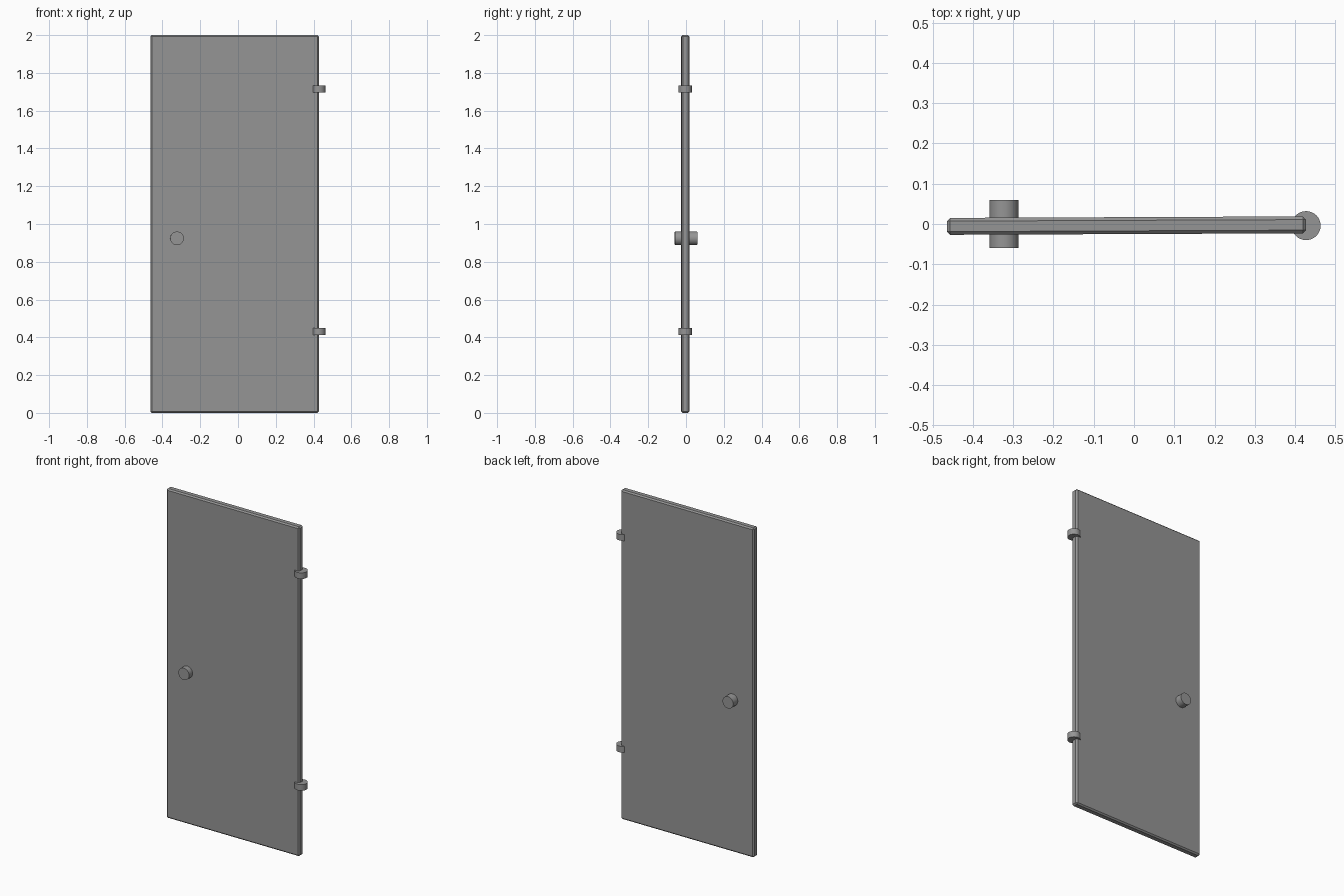
import bpy
from math import pi

if "Cube" in bpy.data.objects:
    bpy.data.objects.remove(bpy.data.objects["Cube"])

TILT = 0.0042  # the whole door is turned very slightly about z

# dark grey shared by all parts
grey = bpy.data.materials.new("dark_grey")
grey.diffuse_color = (0.3, 0.3, 0.3, 1)
grey.use_nodes = True
grey.node_tree.nodes["Principled BSDF"].inputs["Base Color"].default_value = grey.diffuse_color


def cylinder(name, loc, radius, depth, rot=(0, 0, 0)):
    bpy.ops.mesh.primitive_cylinder_add(vertices=32, radius=radius, depth=depth,
                                        location=loc, rotation=rot)
    ob = bpy.context.object
    ob.name = name
    ob.data.materials.append(grey)
    bpy.ops.object.shade_smooth_by_angle()
    return ob


# door panel with chamfered edges
bpy.ops.mesh.primitive_cube_add(size=1, location=(-0.0185, -0.004, 1.0),
                                rotation=(0, 0, TILT))
panel = bpy.context.object
panel.name = "door_panel"
panel.scale = (0.892, 0.042, 2.0)
panel.data.materials.append(grey)
bpy.ops.object.transform_apply(location=False, rotation=False, scale=True)
bevel = panel.modifiers.new("chamfer", 'BEVEL')
bevel.width = 0.008
bevel.segments = 1

# round knob passing through the panel, showing on both sides
cylinder("knob", (-0.323, 0.0, 0.924), 0.036, 0.119, (pi / 2, 0, TILT))

# disc hinges on the right edge
for name, z in (("lower_hinge", 0.43), ("upper_hinge", 1.716)):
    cylinder(name, (0.4275, -0.004, z), 0.036, 0.037, (0, 0, TILT))
